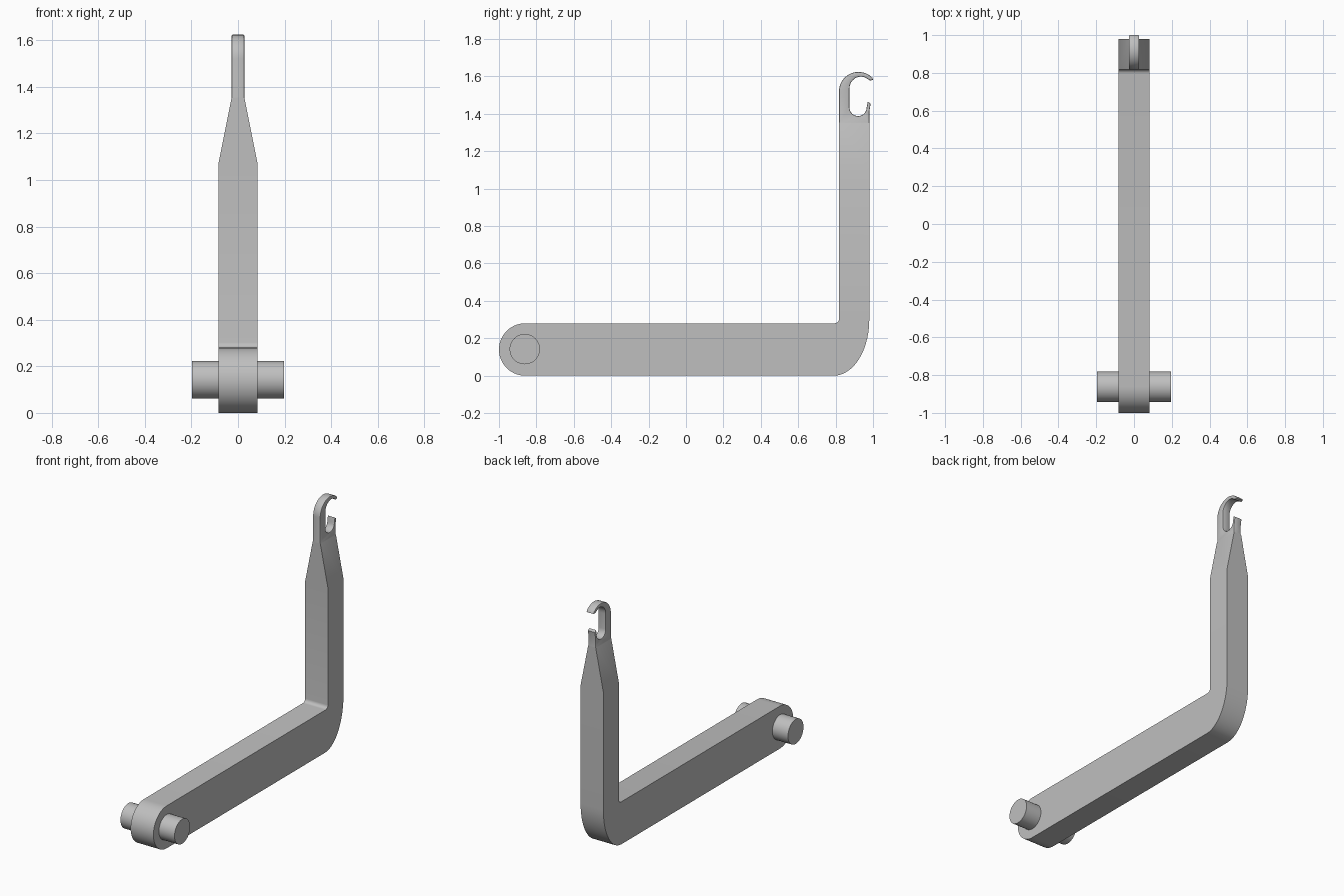
import bpy, bmesh, math
from mathutils import Vector

cube = bpy.data.objects.get("Cube")
if cube:
    bpy.data.objects.remove(cube)

grey = bpy.data.materials.new("light grey")
grey.use_nodes = True
colour = (0.52, 0.52, 0.52, 1)
grey.diffuse_color = colour
grey.node_tree.nodes["Principled BSDF"].inputs["Base Color"].default_value = colour


def arc(cy, cz, ry, rz, start, end, steps):
    """Points on an ellipse in the side plane, angles in degrees."""
    angles = [math.radians(start + (end - start) * i / steps) for i in range(steps + 1)]
    return [(cy + ry * math.cos(a), cz + rz * math.sin(a)) for a in angles]


def finish(obj):
    obj.data.materials.append(grey)
    bpy.ops.object.select_all(action="DESELECT")
    obj.select_set(True)
    bpy.context.view_layer.objects.active = obj
    bpy.ops.object.shade_smooth_by_angle(angle=math.radians(30))


HALF, NECK_HALF = 0.083, 0.027
TAPER_LOW, TAPER_HIGH = 1.075, 1.355

# Side outline of the bent arm, running up the back and round the open hook
outline = arc(0.79, 0.30, 0.19, 0.30, -90, 0, 14)
outline += [(0.98, 1.41), (0.987, 1.455), (0.972, 1.465)]      # lower lip
outline += arc(0.92, 1.434, 0.046, 0.046, 0, -180, 12)         # slot floor
outline += arc(0.935, 1.535, 0.061, 0.064, 180, 70, 10)        # slot roof
outline += [(0.985, 1.578), (1.0, 1.582), (0.996, 1.593)]      # upper tip
outline += arc(0.922, 1.52, 0.104, 0.104, 55, 180, 14)         # hook crown
outline += arc(0.795, 0.303, 0.023, 0.023, 0, -90, 5)          # inner elbow
outline += arc(-0.86, 0.14, 0.14, 0.14, 90, 270, 28)           # rounded end

bm = bmesh.new()
face = bm.faces.new([bm.verts.new((-HALF, y, z)) for y, z in outline])
extruded = bmesh.ops.extrude_face_region(bm, geom=[face])["geom"]
bmesh.ops.translate(bm, vec=(2 * HALF, 0, 0),
                    verts=[v for v in extruded if isinstance(v, bmesh.types.BMVert)])

# Narrow the upright into the thin hook neck
for height in (TAPER_LOW, TAPER_HIGH):
    bmesh.ops.bisect_plane(bm, geom=bm.verts[:] + bm.edges[:] + bm.faces[:],
                           plane_co=(0, 0, height), plane_no=(0, 0, 1))
for v in bm.verts:
    t = min(max((v.co.z - TAPER_LOW) / (TAPER_HIGH - TAPER_LOW), 0), 1)
    v.co.x = math.copysign(HALF + (NECK_HALF - HALF) * t, v.co.x)
bmesh.ops.recalc_face_normals(bm, faces=bm.faces[:])

# Soften the rims of the hook
rims = []
for e in bm.edges:
    a, b = e.verts
    in_hook = min(a.co.z, b.co.z) > TAPER_HIGH - 0.001
    on_rim = a.co.x * b.co.x > 0 and len(e.link_faces) == 2
    if in_hook and on_rim and e.calc_face_angle(0) > 1:
        rims.append(e)
bmesh.ops.bevel(bm, geom=rims, offset=0.005, segments=2, profile=0.5,
                affect="EDGES", clamp_overlap=False)
bmesh.ops.triangulate(bm, faces=[f for f in bm.faces if len(f.verts) > 4])

mesh = bpy.data.meshes.new("hooked_arm")
bm.to_mesh(mesh)
bm.free()
arm = bpy.data.objects.new("hooked_arm", mesh)
bpy.context.collection.objects.link(arm)
finish(arm)

# Pivot pin through the rounded end
bpy.ops.mesh.primitive_cylinder_add(vertices=48, radius=0.081, depth=0.394,
                                    location=(0, -0.862, 0.142),
                                    rotation=(0, math.pi / 2, 0))
pin = bpy.context.object
pin.name = "pivot_pin"
finish(pin)
